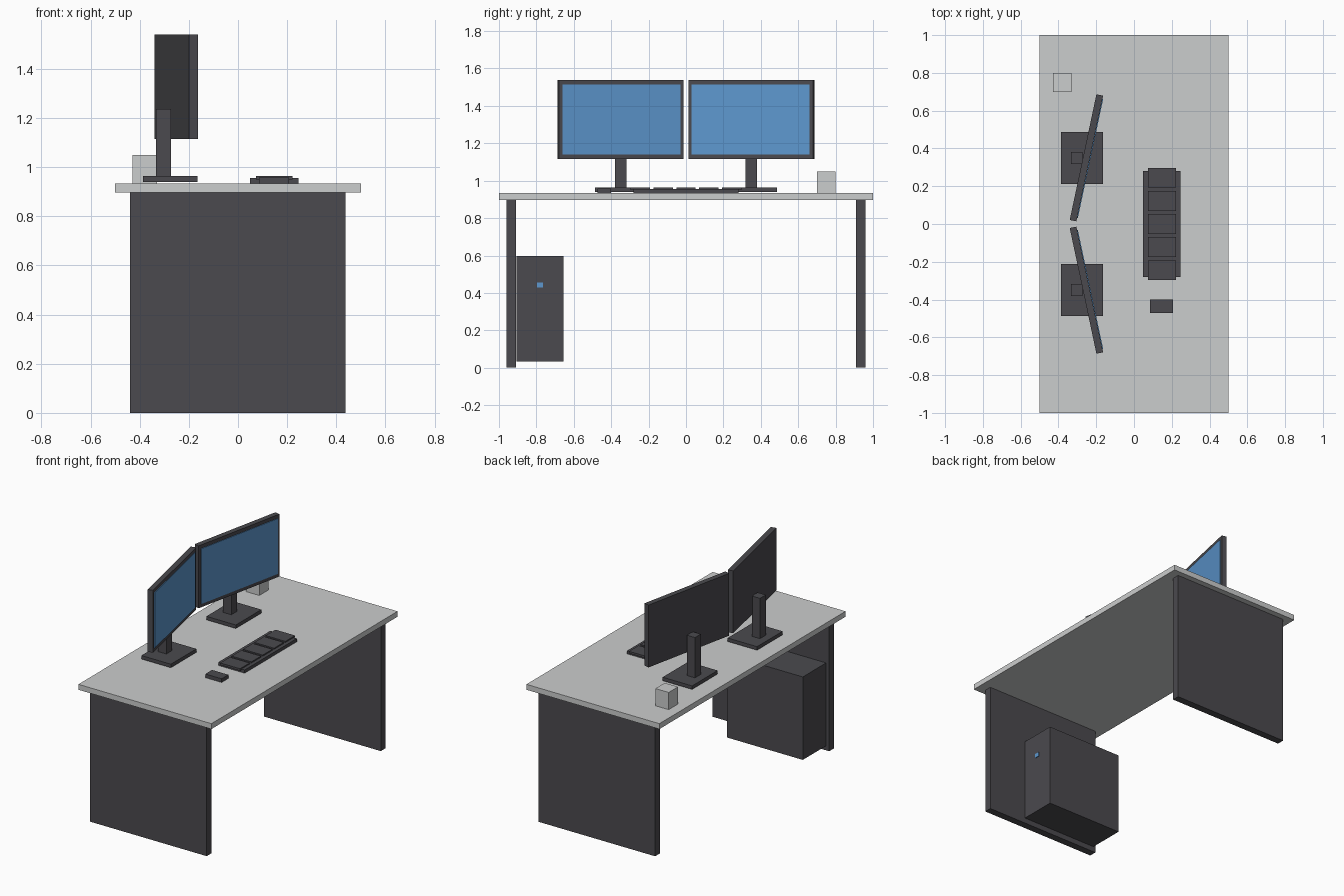
import bpy
from math import radians
from mathutils import Matrix, Vector

cube = bpy.data.objects.get("Cube")
if cube:
    bpy.data.objects.remove(cube, do_unlink=True)


def material(name, colour):
    mat = bpy.data.materials.new(name)
    mat.use_nodes = True
    mat.diffuse_color = (*colour, 1)
    mat.node_tree.nodes["Principled BSDF"].inputs["Base Color"].default_value = (*colour, 1)
    return mat


charcoal = material("charcoal", (0.07, 0.068, 0.077))
light_grey = material("light grey", (0.60, 0.61, 0.61))
blue = material("screen blue", (0.11, 0.31, 0.62))


def box(name, mat, low, high, place=None):
    """Box between two corners, optionally moved by a matrix."""
    low, high = Vector(low), Vector(high)
    bpy.ops.mesh.primitive_cube_add(size=1)
    obj = bpy.context.object
    obj.name = obj.data.name = name
    shape = Matrix.Translation((low + high) / 2) @ Matrix.Diagonal((*(high - low), 1))
    obj.data.transform((place or Matrix()) @ shape)
    obj.data.materials.append(mat)
    return obj


# Desk
TOP = 0.933
box("desk_top", light_grey, (-0.5, -1, 0.896), (0.5, 1, TOP))
for side, y in (("right", -0.935), ("left", 0.935)):
    box(side + "_desk_panel", charcoal, (-0.44, y - 0.025, 0), (0.437, y + 0.025, 0.896))

# Twin monitors, angled inwards
for side, s in (("right", -1), ("left", 1)):
    y = s * 0.349
    box(side + "_monitor_base", charcoal, (-0.386, y - 0.137, 0.939), (-0.165, y + 0.137, 0.963))
    box(side + "_monitor_stand", charcoal, (-0.334, y - 0.031, 0.963), (-0.273, y + 0.031, 1.237))
    turn = Matrix.Translation((-0.251, s * 0.35, 1.327)) @ Matrix.Rotation(radians(-12 * s), 4, "Z")
    box(side + "_monitor_case", charcoal, (-0.019, -0.34, -0.212), (0.017, 0.34, 0.212), turn)
    box(side + "_monitor_screen", blue, (0.016, -0.322, -0.188), (0.021, 0.322, 0.188), turn)

# Keyboard with five raised key blocks
box("keyboard_base", charcoal, (0.048, -0.28, TOP), (0.246, 0.28, 0.955))
for i in range(5):
    y = (i - 2) * 0.122
    box(f"key_block_{i + 1}", charcoal, (0.074, y - 0.052, 0.949), (0.222, y + 0.052, 0.963))

# Mouse and desk cup
box("mouse", charcoal, (0.085, -0.472, TOP), (0.207, -0.4, 0.958))
box("desk_cup", light_grey, (-0.43, 0.7, TOP), (-0.33, 0.8, 1.05))

# Computer tower with a power button
box("computer_tower", charcoal, (-0.42, -0.905, 0.033), (0.152, -0.655, 0.597))
box("power_button", blue, (0.15, -0.797, 0.428), (0.157, -0.764, 0.456))
